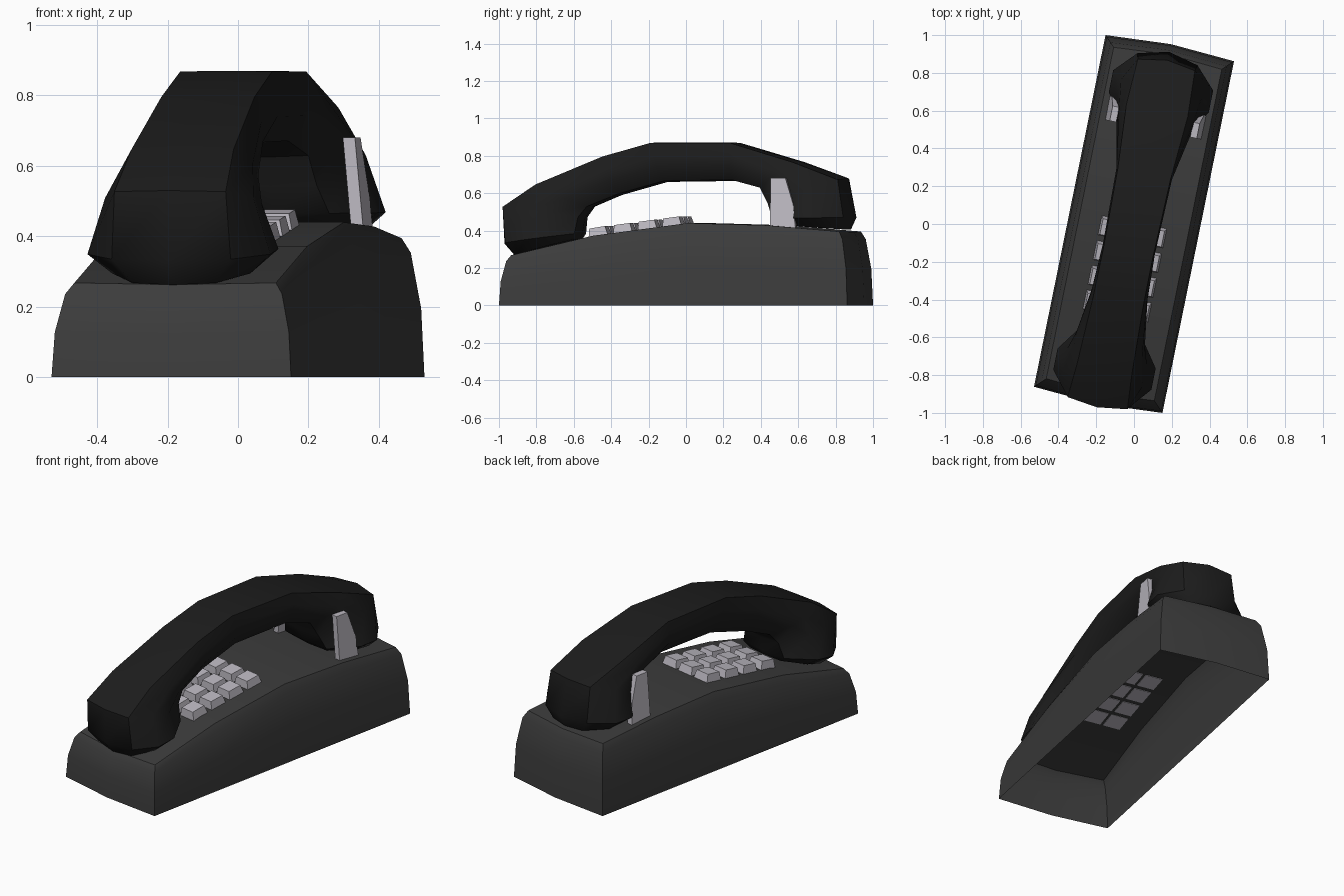
import bpy, bmesh, math
from mathutils import Matrix, Vector

if "Cube" in bpy.data.objects:
    bpy.data.objects.remove(bpy.data.objects["Cube"])

TURN = Matrix.Rotation(math.radians(-11.5), 4, 'Z')   # whole phone sits turned


def material(name, rgb):
    m = bpy.data.materials.new(name)
    m.diffuse_color = (*rgb, 1)
    m.use_nodes = True
    m.node_tree.nodes["Principled BSDF"].inputs["Base Color"].default_value = m.diffuse_color
    return m


BODY = material("dark_grey", (0.045, 0.045, 0.045))
BLACK = material("black", (0.012, 0.012, 0.012))
LIGHT = material("light_grey", (0.5, 0.48, 0.53))


def finish(bm, name, mat, angle=None):
    bmesh.ops.recalc_face_normals(bm, faces=bm.faces)
    bm.transform(TURN)
    me = bpy.data.meshes.new(name)
    bm.to_mesh(me)
    bm.free()
    me.materials.append(mat)
    ob = bpy.data.objects.new(name, me)
    bpy.context.collection.objects.link(ob)
    if angle:
        bpy.ops.object.select_all(action='DESELECT')
        ob.select_set(True)
        bpy.context.view_layer.objects.active = ob
        bpy.ops.object.shade_smooth_by_angle(angle=math.radians(angle))
    return ob


def bridge(bm, a, b):
    for i in range(len(a)):
        j = (i + 1) % len(a)
        bm.faces.new((a[i], a[j], b[j], b[i]))


# Height of the sloping top along the phone
TOP = [(-0.95, 0.255), (-0.45, 0.372), (0.07, 0.44), (0.5, 0.428), (0.95, 0.39)]


def height(y):
    for (y0, z0), (y1, z1) in zip(TOP, TOP[1:]):
        if y <= y1:
            break
    return z0 + (z1 - z0) * (y - y0) / (y1 - y0)


# Base: hollow shell, open underneath
bm = bmesh.new()
rings = []
n = len(TOP)
for inset, frac in [(0, 0), (0.008, 0.5), (0.033, 0.9), (0.055, 1)]:
    w, l = 0.347 - inset, 0.95 - inset
    ys = [max(-l, min(l, y)) for y, _ in TOP]
    pts = [(w, y) for y in ys] + [(0, l + 0.022)]
    pts += [(-w, y) for y in reversed(ys)] + [(0, -l - 0.022)]
    rings.append([bm.verts.new((x, y, frac * height(y))) for x, y in pts])
for a, b in zip(rings, rings[1:]):
    bridge(bm, a, b)
t = rings[-1]
for i in range(n - 1):
    bm.faces.new((t[i], t[i + 1], t[2 * n - 1 - i], t[2 * n - i]))
bm.faces.new((t[n - 1], t[n], t[n + 1]))
bm.faces.new((t[2 * n], t[2 * n + 1], t[0]))
finish(bm, "base", BODY, 28)

# Handset: sections lofted from mouthpiece to earpiece
# (outer y, z), (inner y, z), half width, corner width ratio, corner setback
SECTIONS = [
    ((-0.93, 0.262), (-0.58, 0.355), 0.20, 0.6, 0.06),
    ((-0.99, 0.33), (-0.565, 0.385), 0.265, 0.65, 0.09),
    ((-0.99, 0.53), (-0.55, 0.47), 0.215, 0.75, 0.05),
    ((-0.80, 0.65), (-0.51, 0.525), 0.185, 0.8, 0.03),
    ((-0.43, 0.80), (-0.35, 0.59), 0.15, 0.9, 0.02),
    ((-0.17, 0.87), (-0.10, 0.66), 0.14, 0.95, 0.01),
    ((0.27, 0.87), (0.27, 0.665), 0.15, 0.95, 0.01),
    ((0.62, 0.77), (0.42, 0.625), 0.195, 0.85, 0.03),
    ((0.885, 0.68), (0.46, 0.54), 0.22, 0.7, 0.06),
    ((0.93, 0.47), (0.49, 0.465), 0.27, 0.6, 0.09),
    ((0.90, 0.405), (0.53, 0.432), 0.21, 0.55, 0.06),
]
bm = bmesh.new()
rings = []
for outer, inner, w, ratio, back in SECTIONS:
    o, i = Vector((0, *outer)), Vector((0, *inner))
    half = [(w * ratio, back), (w, 0.35), (w, 0.62), (w * 0.6, 0.97)]
    pts = [(0, 0)] + half + [(0, 1)] + [(-x, s) for x, s in reversed(half)]
    rings.append([bm.verts.new(o.lerp(i, s) + Vector((x, 0, 0))) for x, s in pts])
for a, b in zip(rings, rings[1:]):
    bridge(bm, a, b)
bm.faces.new(rings[0])
bm.faces.new(rings[-1])
finish(bm, "handset", BLACK, 40)

# Cradle prongs: tapered plates leaning inward
PRONG = [(0.51, 0.41), (0.65, 0.41), (0.635, 0.54), (0.59, 0.68), (0.51, 0.68)]
for side, label in ((1, "right"), (-1, "left")):
    bm = bmesh.new()
    loops = []
    for thick in (0.0, 0.035):
        loops.append([bm.verts.new((side * (0.26 - 0.025 * (z - 0.41) / 0.27 - thick), y, z))
                      for y, z in PRONG])
    bridge(bm, *loops)
    for loop in loops:
        bm.faces.new(loop)
    finish(bm, "cradle_prong_" + label, LIGHT)

# Keypad: 4 rows of 3 tapered keys following the slope
for row in range(4):
    y = -0.042 - 0.134 * row
    tilt = math.atan(height(y + 0.02) / 0.04 - height(y - 0.02) / 0.04)
    for col in (-1, 0, 1):
        bm = bmesh.new()
        bmesh.ops.create_cube(bm, size=1)
        for v in bm.verts:
            s = 0.086 if v.co.z > 0 else 0.106
            v.co = (v.co.x * s, v.co.y * s, 0.045 if v.co.z > 0 else -0.004)
        bm.transform(Matrix.Translation((col * 0.123, y, height(y)))
                     @ Matrix.Rotation(tilt, 4, 'X'))
        finish(bm, f"key_{row + 1}_{col + 2}", LIGHT)
